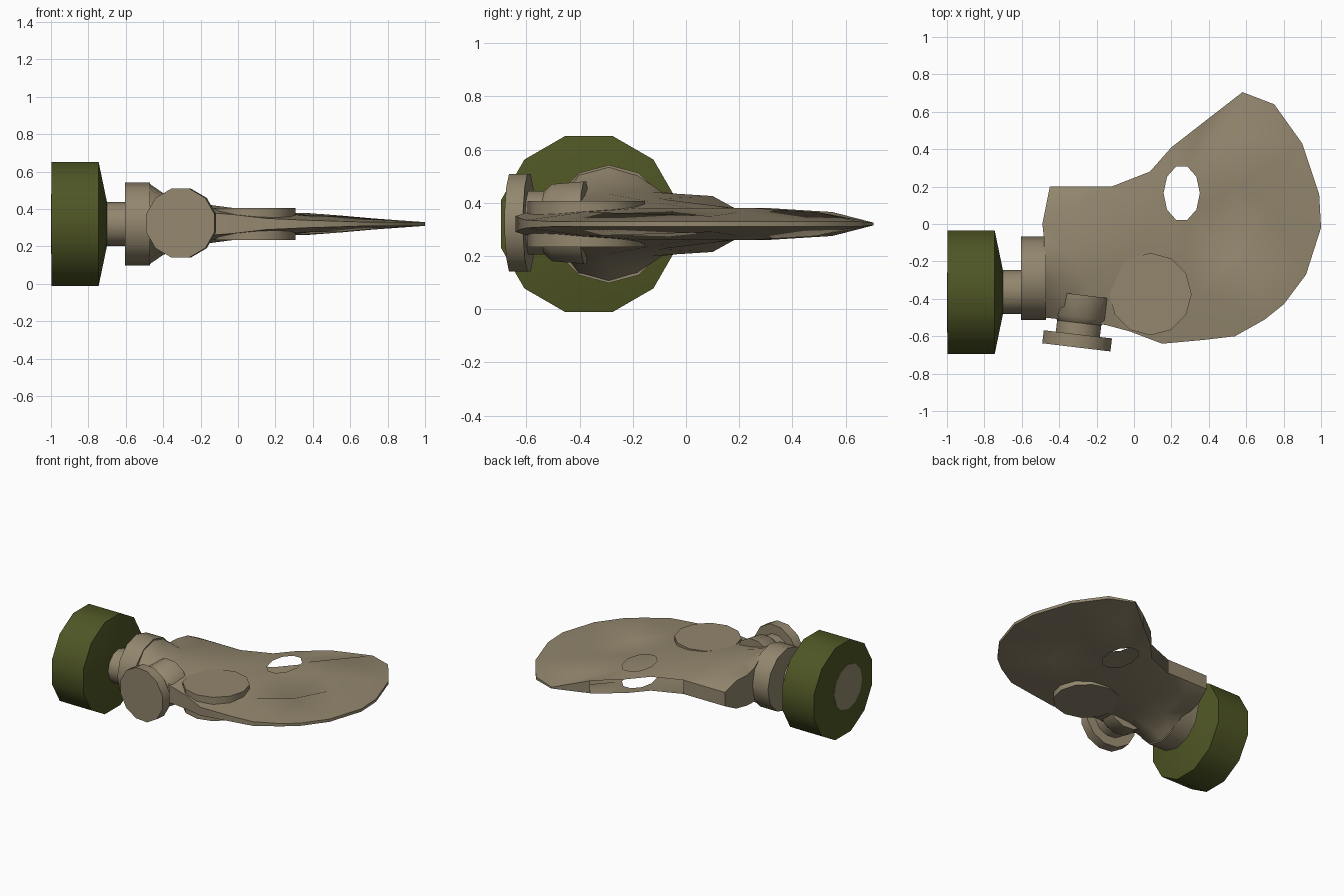
import bpy, bmesh, math
from mathutils import Vector
from mathutils.geometry import delaunay_2d_cdt

if "Cube" in bpy.data.objects:
    bpy.data.objects.remove(bpy.data.objects["Cube"])

MID = 0.32  # height of the mask's middle plane


def material(name, col):
    m = bpy.data.materials.new(name)
    m.diffuse_color = (*col, 1)
    m.use_nodes = True
    m.node_tree.nodes["Principled BSDF"].inputs["Base Color"].default_value = m.diffuse_color
    return m


TAN = material("tan rubber", (0.29, 0.24, 0.155))
GREEN = material("olive green", (0.078, 0.092, 0.018))


def finish(name, bm, mat, angle):
    me = bpy.data.meshes.new(name)
    bm.to_mesh(me)
    bm.free()
    ob = bpy.data.objects.new(name, me)
    bpy.context.collection.objects.link(ob)
    me.materials.append(mat)
    bpy.ops.object.select_all(action='DESELECT')
    ob.select_set(True)
    bpy.context.view_layer.objects.active = ob
    bpy.ops.object.shade_smooth_by_angle(angle=math.radians(angle))
    return ob


def turned(name, origin, axis, profile, mat, sides=12, phase=0.0):
    """Closed part turned around an axis; profile is (distance, radius)."""
    bm = bmesh.new()
    axis = Vector(axis).normalized()
    ref = Vector((0, 0, 1)) if abs(axis.z) < 0.9 else Vector((0, 1, 0))
    u = (ref - axis * ref.dot(axis)).normalized()
    v = axis.cross(u)
    rings = []
    for d, r in profile:
        ring = []
        for i in range(sides):
            a = 2 * math.pi * (i + phase) / sides
            ring.append(bm.verts.new(Vector(origin) + axis * d + (u * math.cos(a) + v * math.sin(a)) * r))
        rings.append(ring)
    for a, b in zip(rings, rings[1:]):
        for i in range(sides):
            j = (i + 1) % sides
            bm.faces.new((a[i], a[j], b[j], b[i]))
    bm.faces.new(rings[0][::-1])
    bm.faces.new(rings[-1])
    bmesh.ops.recalc_face_normals(bm, faces=bm.faces)
    return finish(name, bm, mat, 40)


# Folded rubber face piece: outline (x, y, half thickness), counter-clockwise
outline = [
    (-.48, -.50, .06), (-.30, -.52, .09), (-.15, -.54, .06), (-.02, -.575, .05),
    (.15, -.64, .03), (.37, -.62, .02), (.54, -.60, .015), (.70, -.51, .01),
    (.80, -.43, .01), (.92, -.27, .01), (1.0, -.02, .01), (.99, .16, .01),
    (.90, .43, .01), (.75, .64, .01), (.58, .705, .005), (.38, .55, .045),
    (.20, .41, .05), (.085, .28, .05), (-.12, .20, .05), (-.30, .20, .05),
    (-.45, .20, .05), (-.47, .10, .10), (-.49, .0, .11), (-.48, -.09, .12),
    (-.48, -.19, .19), (-.48, -.29, .22), (-.48, -.40, .19)]
# Inner relief points: muzzle bulge, lens surround and rubber creases
relief = [
    (-.40, -.29, .165), (-.37, -.13, .12), (-.25, -.30, .115), (-.38, -.43, .13),
    (-.33, .10, .105), (-.15, -.10, .095), (-.15, -.38, .088), (-.02, -.14, .085),
    (.06, .10, .07), (.09, -.38, .06), (.27, -.17, .06), (.34, -.38, .045),
    (.46, .50, .025), (.50, .49, .045), (.54, -.19, .022), (.58, -.20, .04),
    (.72, .10, .03), (.55, .20, .045)]
n = len(outline)
k = 10
hole = [(.255 + .097 * math.cos(2 * math.pi * i / k),
         .165 + .150 * math.sin(2 * math.pi * i / k), .06) for i in range(k)]
pts = outline + hole + relief
hole_edges = [(n + i, n + (i + 1) % k) for i in range(k)]
vs, _, fs, origin_ids, _, _ = delaunay_2d_cdt(
    [Vector(p[:2]) for p in pts], hole_edges, [list(range(n))], 1, 1e-5)
bm = bmesh.new()
half = [pts[o[0]][2] if o else .05 for o in origin_ids]
top = [bm.verts.new((p.x, p.y, MID + h)) for p, h in zip(vs, half)]
low = [bm.verts.new((p.x, p.y, MID - h)) for p, h in zip(vs, half)]
for f in fs:
    c = sum((vs[i] for i in f), Vector((0, 0))) / len(f)
    if ((c.x - .255) / .094) ** 2 + ((c.y - .165) / .145) ** 2 < 0.9:
        continue  # eye opening
    bm.faces.new([top[i] for i in f])
    bm.faces.new([low[i] for i in reversed(f)])
where = {o: i for i, ids in enumerate(origin_ids) for o in ids}
for i in range(n):
    if 15 <= i <= 17:
        continue  # the fold stays open along the face side
    a, b = where[i], where[(i + 1) % n]
    bm.faces.new((low[a], low[b], top[b], top[a]))
bmesh.ops.delete(bm, geom=[v for v in bm.verts if not v.link_faces], context='VERTS')
finish("face_piece", bm, TAN, 50)

# Flat eye lens, showing on both sides
turned("eye_lens", (.088, -.375, MID), (0, 0, 1), [(-.086, .22), (.086, .22)], TAN)

# Filter mount: collar and neck along -x
turned("filter_collar", (-.47, -.29, MID), (-1, 0, 0), [(0, .222), (.135, .222)], TAN)
turned("filter_neck", (-.55, -.363, MID), (-1, 0, 0), [(0, .118), (.18, .118)], TAN)

# Filter canister with its inlet plate
turned("filter_canister", (-.70, -.365, MID), (-1, 0, 0),
       [(0, .118), (.045, .331 / math.cos(math.pi / 12)), (.297, .331 / math.cos(math.pi / 12))],
       GREEN, phase=.5)
turned("filter_inlet", (-.99, -.42, MID), (-1, 0, 0), [(0, .16), (.01, .16)], TAN)

# Slightly tilted outlet valve at the front
port_axis = (-.12, -1, 0)
turned("valve_neck", (-.275, -.38, MID + .005), port_axis,
       [(0, .16), (.12, .15), (.15, .123), (.23, .123)], TAN, phase=.5)
turned("valve_cap", (-.30, -.59, MID + .005), port_axis,
       [(0, .19), (.07, .19)], TAN, phase=.5)
